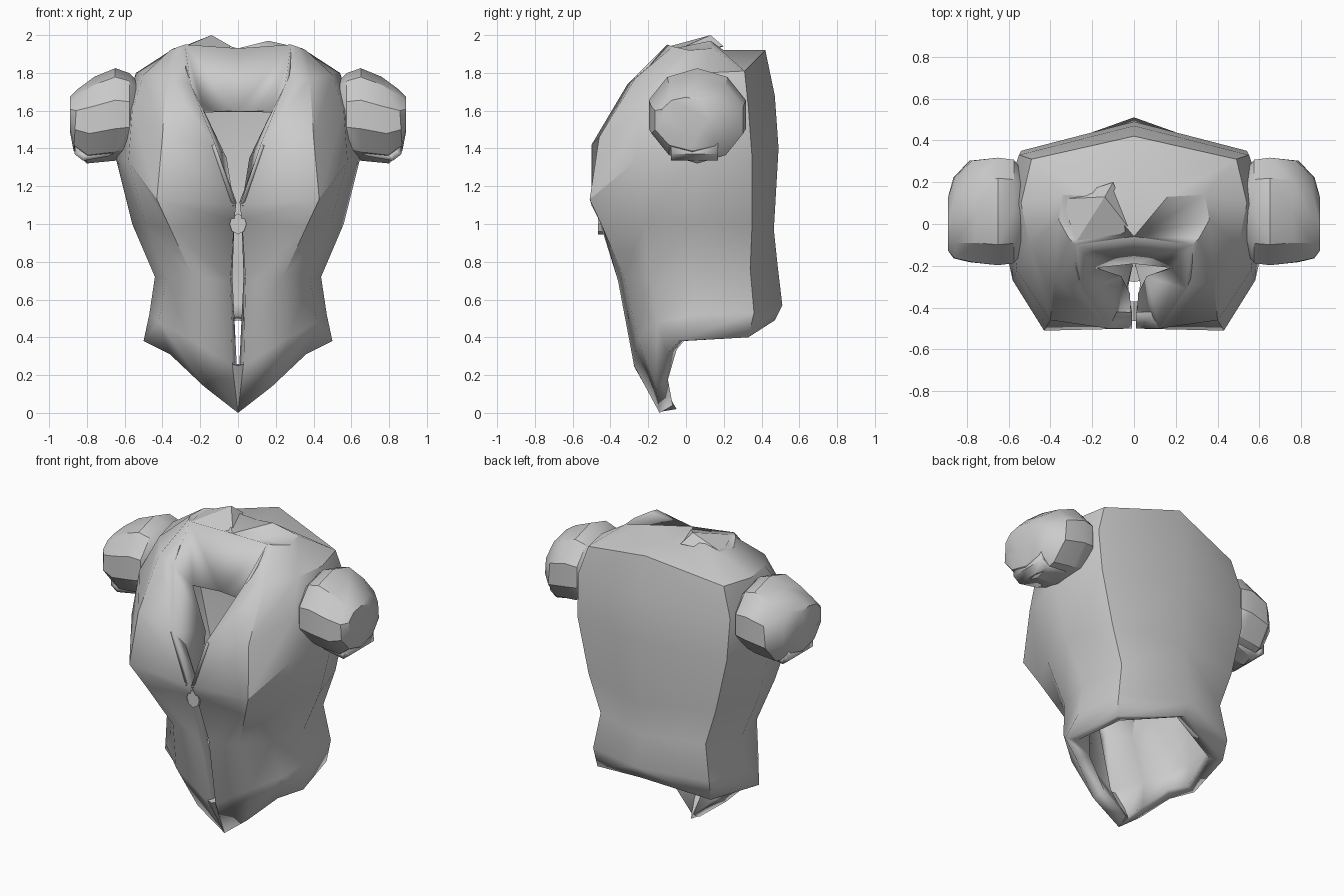
import bpy, bmesh, math

if "Cube" in bpy.data.objects:
    bpy.data.objects.remove(bpy.data.objects["Cube"])


def make_object(name, verts, faces, thickness=0.0, mirror=True, angle=30):
    mesh = bpy.data.meshes.new(name)
    bm = bmesh.new()
    vs = [bm.verts.new(v) for v in verts]
    for f in faces:
        bm.faces.new([vs[i] for i in f])
    bmesh.ops.recalc_face_normals(bm, faces=bm.faces[:])
    bm.to_mesh(mesh)
    bm.free()
    ob = bpy.data.objects.new(name, mesh)
    bpy.context.collection.objects.link(ob)
    if mirror:
        m = ob.modifiers.new("Mirror", 'MIRROR')
        m.use_clip = True
    if thickness:
        s = ob.modifiers.new("Thickness", 'SOLIDIFY')
        s.thickness = thickness
        s.offset = -1
    bpy.ops.object.select_all(action='DESELECT')
    ob.select_set(True)
    bpy.context.view_layer.objects.active = ob
    bpy.ops.object.shade_smooth_by_angle(angle=math.radians(angle))
    return ob


def grid_faces(rows, cols, closed=False):
    span = cols if closed else cols - 1
    return [(r * cols + c, r * cols + (c + 1) % cols,
             (r + 1) * cols + (c + 1) % cols, (r + 1) * cols + c)
            for r in range(rows - 1) for c in range(span)]


# Body shell: half cross-sections from front opening round to the spine
hem = [(0, -.14, 0), (.18, -.16, .14), (.36, -.10, .31), (.50, -.04, .38), (.41, .33, .40), (0, .47, .49)]
hip = [(.03, -.275, .25), (.27, -.255, .40), (.42, -.15, .48), (.47, .05, .52), (.42, .36, .53), (0, .51, .57)]
waist = [(.04, -.36, .70), (.24, -.33, .72), (.38, -.19, .72), (.44, .05, .72), (.38, .34, .76), (0, .485, .78)]
ribs = [(.02, -.46, 1.02), (.36, -.44, .98), (.49, -.22, 1.0), (.56, .05, 1.0), (.46, .35, 1.0), (0, .465, .97)]
bust = [(.01, -.50, 1.10), (.43, -.51, 1.13), (.58, -.27, 1.33), (.65, .05, 1.36), (.54, .35, 1.35), (0, .49, 1.40)]
chest = [(.12, -.50, 1.42), (.40, -.46, 1.46), (.56, -.22, 1.6), (.60, .08, 1.62), (.55, .33, 1.62), (0, .47, 1.68)]
shoulder = [(.25, -.31, 1.74), (.38, -.27, 1.77), (.50, -.10, 1.79), (.54, .10, 1.80), (.49, .31, 1.81), (0, .42, 1.92)]
collar = [(.28, -.10, 1.95), (.31, -.07, 1.94), (.36, .02, 1.92), (.34, .14, 1.93), (.16, .13, 1.97), (0, .20, 1.92)]
rows = [hem, hip, waist, ribs, bust, chest, shoulder, collar]
verts = [p for row in rows for p in row] + [(0, -.06, 1.93)]
faces = grid_faces(len(rows), 6)
top = len(verts) - 1
faces += [(42 + i, 43 + i, top) for i in range(5)]
make_object("torso_shell", verts, faces, thickness=0.08, angle=32)

# Single raised fold on the neckline
fold = [(-.28, -.09, 1.94), (-.14, .13, 2.0), (0, -.05, 1.92), (-.10, .20, 1.94), (-.34, .12, 1.92)]
make_object("neckline_fold", fold, [(0, 2, 1), (2, 3, 1), (3, 4, 1), (4, 0, 1)], mirror=False)

# Recessed neck panel and inner lapel walls
inner = [(.28, -.10, 1.95), (0, -.06, 1.93), (0, -.19, 1.60), (.18, -.21, 1.60),
         (.25, -.31, 1.74), (.12, -.50, 1.42), (.01, -.50, 1.10),
         (.06, -.25, 1.35), (.02, -.33, 1.10)]
make_object("neck_panel", inner,
            [(0, 1, 2, 3), (0, 3, 4), (4, 3, 7, 5), (5, 7, 8, 6)], thickness=0.02)

# Front point closing the opening at its lower end
point = [(0, -.14, .005), (0, -.277, .25), (.04, -.27, .26), (0, -.05, .02), (0, -.19, .26), (.04, -.19, .26)]
make_object("front_point", point, [(0, 1, 2), (1, 4, 5, 2), (3, 5, 4), (0, 2, 5, 3)])

# Clasp at the base of the neckline
clasp = [(.045 * math.cos(a), y, 1.0 + .055 * math.sin(a))
         for y in (-.37, -.465)
         for a in [i * math.pi / 4 for i in range(8)]]
make_object("clasp", clasp,
            grid_faces(2, 8, True) + [tuple(range(7, -1, -1)), tuple(range(8, 16))], mirror=False)

# Puffed sleeves: x, y centre, z centre, y radius, z radius, lean
sections = [(.54, .06, 1.57, .21, .19, 0), (.575, .06, 1.58, .255, .215, 0),
            (.65, .06, 1.58, .265, .24, 0), (.78, .06, 1.55, .25, .225, -.02),
            (.86, .03, 1.55, .20, .16, -.01), (.89, .0, 1.58, .13, .09, 0)]
N = 10
verts = []
for x, cy, cz, ry, rz, lean in sections:
    for i in range(N):
        a = 2 * math.pi * (i + .5) / N
        verts.append((x + lean * math.sin(a), cy + ry * math.cos(a) * 1.02, cz + rz * math.sin(a) * 1.02))
n = len(sections)
faces = grid_faces(n, N, True) + [tuple(range((n - 1) * N, n * N)), tuple(range(N - 1, -1, -1))]
make_object("puffed_sleeve", verts, faces, angle=32)

# Folded cuff under each sleeve
cuff = [(x, y, z) for x, z in ((.65, 1.38), (.68, 1.36), (.82, 1.335), (.865, 1.37), (.86, 1.46))
        for y in (-.08, .05, .17)]
make_object("sleeve_cuff", cuff, grid_faces(5, 3), thickness=0.04)
